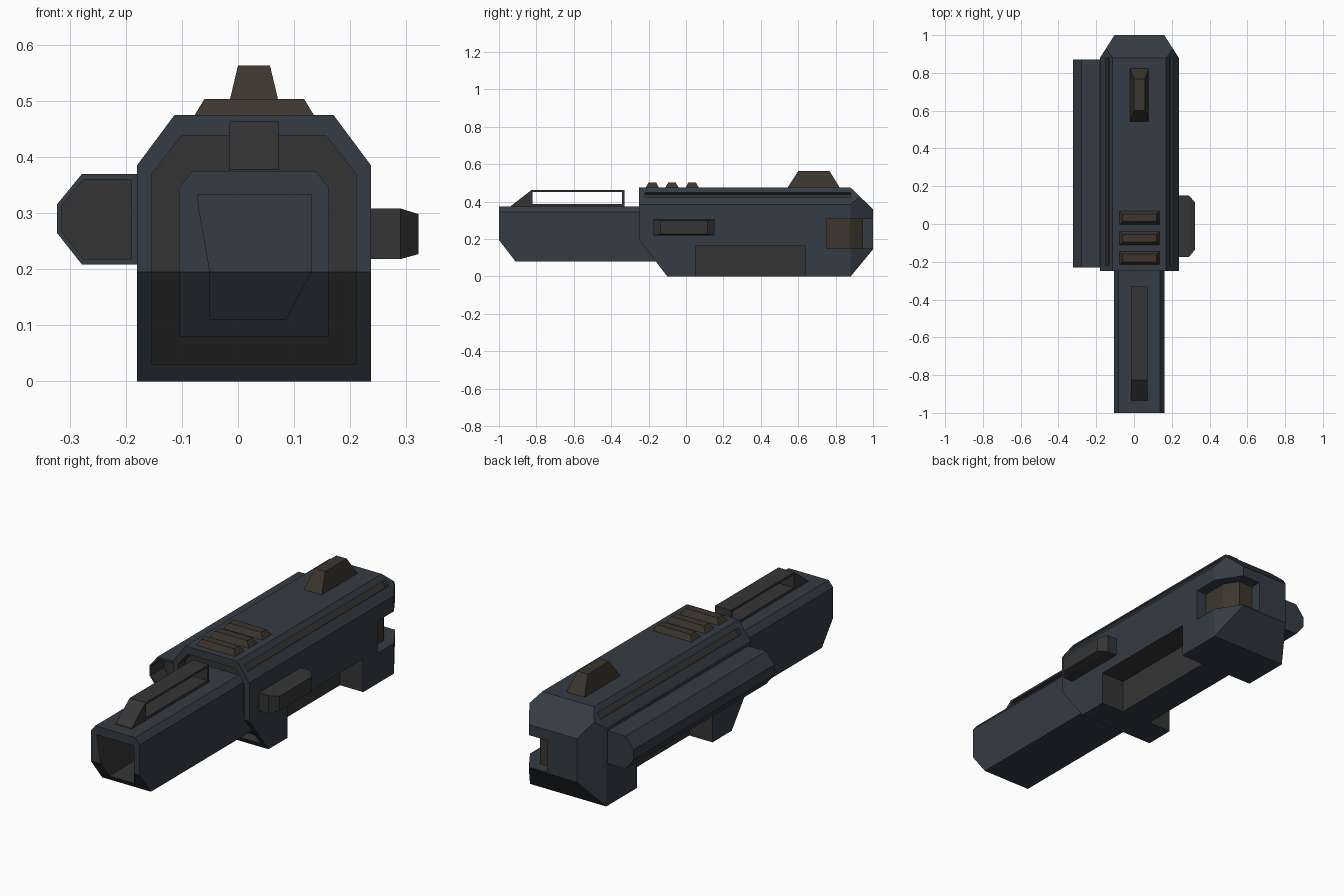
import bpy, bmesh
from mathutils import Vector

if "Cube" in bpy.data.objects:
    bpy.data.objects.remove(bpy.data.objects["Cube"])

BLUE, GREY, BROWN = 0, 1, 2
MATS = []
for mat_name, col in (("blue_steel", (0.034, 0.045, 0.058)), ("dark_grey", (0.036, 0.036, 0.036)),
                      ("brown_metal", (0.046, 0.037, 0.026))):
    m = bpy.data.materials.new(mat_name)
    m.diffuse_color = (*col, 1)
    m.use_nodes = True
    m.node_tree.nodes["Principled BSDF"].inputs["Base Color"].default_value = m.diffuse_color
    MATS.append(m)

MID = 0.0285          # centre of the body in x
RAKE_Z, RAKE = 0.195, 0.77   # the lower front faces slope back below this height


def mirror(pts):
    """Complete a right-hand half profile about the body centre."""
    return pts + [(2 * MID - x, z) for x, z in reversed(pts)]


def rect(u0, u1, v0, v1):
    return [(u0, v0), (u1, v0), (u1, v1), (u0, v1)]


def loft(name, axis, sections, mat=BLUE, raked=False, trims=(), cap_mat=None):
    """Skin matching cross-sections [(position, points), ...] along an axis."""
    bm = bmesh.new()
    place = {"x": lambda t, u, v: (t, u, v), "y": lambda t, u, v: (u, t, v),
             "z": lambda t, u, v: (u, v, t)}[axis]
    rings = [[bm.verts.new(place(t, u, v)) for u, v in pts] for t, pts in sections]
    n = len(rings[0])
    for a, b in zip(rings, rings[1:]):
        for i in range(n):
            j = (i + 1) % n
            bm.faces.new((a[i], a[j], b[j], b[i]))
    bm.faces.new(rings[0])
    bm.faces.new(rings[-1])
    if raked:
        bmesh.ops.bisect_plane(bm, geom=bm.verts[:] + bm.edges[:] + bm.faces[:],
                               plane_co=(0, 0, RAKE_Z), plane_no=(0, 0, 1))
        for v in bm.verts:
            v.co.y += RAKE * max(0, RAKE_Z - v.co.z)
    for co, no in trims:
        bmesh.ops.bisect_plane(bm, geom=bm.verts[:] + bm.edges[:] + bm.faces[:], plane_co=co,
                               plane_no=Vector(no).normalized(), clear_outer=True)
        bmesh.ops.holes_fill(bm, edges=[e for e in bm.edges if e.is_boundary], sides=0)
    bmesh.ops.recalc_face_normals(bm, faces=bm.faces[:])
    bm.normal_update()
    for f in bm.faces:
        f.material_index = cap_mat if cap_mat is not None and f.normal.y > 0.4 else mat
    me = bpy.data.meshes.new(name)
    bm.to_mesh(me)
    bm.free()
    for m in MATS:
        me.materials.append(m)
    ob = bpy.data.objects.new(name, me)
    bpy.context.collection.objects.link(ob)
    return ob


def carve(ob, cutter):
    """Subtract a cutter and discard it."""
    mod = ob.modifiers.new("cut", "BOOLEAN")
    mod.operation, mod.solver, mod.object = "DIFFERENCE", "EXACT", cutter
    cutter.hide_render = True
    bpy.context.view_layer.objects.active = ob
    bpy.ops.object.modifier_apply(modifier=mod.name)
    bpy.data.objects.remove(cutter)


# Main body with bevelled rear end
section = mirror([(0.237, 0), (0.237, 0.385), (0.17, 0.475)])
body = loft("body", "y", [(-0.25, section), (1.3, section)], raked=True, trims=[
    ((0, 1, 0), (0, 1, 0)),
    ((0, 0.88, 0), (0, 0.145, -0.12)),
    ((0, 0.88, 0.475), (0, 0.115, 0.12)),
    ((0.237, 0.88, 0), (0.12, 0.077, 0)),
    ((-0.18, 0.88, 0), (-0.12, 0.077, 0))])

# Recessed front around the barrel
ring = mirror([(0.21, 0.03), (0.21, 0.37), (0.158, 0.437)])
carve(body, loft("front_recess", "y", [(-0.5, ring), (-0.19, ring)], GREY, raked=True))

for s in (1, -1):
    side = lambda pts: [(MID + s * (x - MID), z) for x, z in pts]
    # Groove along each top bevel
    groove = side([(0.224, 0.437), (0.205, 0.462), (0.173, 0.438), (0.192, 0.413)])
    carve(body, loft("groove", "y", [(-0.22, groove), (0.88, groove)], GREY))
    # Notch along each lower edge
    notch = side(rect(0.11, 0.4, -0.1, 0.165))
    carve(body, loft("notch", "y", [(0.05, notch), (0.64, notch)], GREY))

# Port wrapping around the right rear corner, with a brown inside
port = [(0.4, 0.75), (0.182, 0.75), (0.182, 0.877), (0.138, 0.945), (0.06, 0.945), (0.06, 1.2), (0.4, 1.2)]
port_cut = loft("port", "z", [(0.15, port), (0.308, port)], BLUE)
for p in port_cut.data.polygons:
    if p.center.x < 0.2 and abs(p.normal.z) < 0.1 and p.normal.y < 0.1 and 0.755 < p.center.y < 0.95:
        p.material_index = BROWN
carve(body, port_cut)

# Barrel with an open muzzle
tube = mirror([(0.162, 0.08), (0.162, 0.345), (0.138, 0.375)])
barrel = loft("barrel", "y", [(-1, tube), (-0.15, tube)], raked=True)
bore = [(0.085, 0.11), (0.13, 0.195), (0.13, 0.333), (-0.072, 0.333), (-0.07, 0.31), (-0.05, 0.195), (-0.05, 0.11)]
carve(barrel, loft("bore", "y", [(-1.3, bore), (-0.6, bore)], GREY, raked=True, cap_mat=BLUE))

# Open rail on top of the barrel
rail = [(-0.935, 0.37), (-0.935, 0.378), (-0.825, 0.463), (-0.33, 0.463), (-0.33, 0.37)]
top_rail = loft("top_rail", "x", [(-0.015, rail), (0.072, rail)], GREY)
window = rect(-0.822, -0.342, 0.388, 0.452)
carve(top_rail, loft("window", "x", [(-0.1, window), (0.2, window)], GREY))

# Long side tube on the left with a hollow front
hexa = [(-0.17, 0.208), (-0.278, 0.208), (-0.323, 0.265), (-0.323, 0.315), (-0.278, 0.37), (-0.17, 0.37)]
side_tube = loft("side_tube", "y", [(-0.23, hexa), (0.87, hexa)])
hollow = [(-0.19, 0.218), (-0.275, 0.218), (-0.315, 0.268), (-0.315, 0.312), (-0.275, 0.36), (-0.19, 0.36)]
carve(side_tube, loft("hollow", "y", [(-0.4, hollow), (-0.13, hollow)], GREY))

# Side button on the right
wide = rect(-0.175, 0.152, 0.218, 0.308)
loft("side_button", "x", [(0.22, wide), (0.29, wide), (0.322, rect(-0.137, 0.115, 0.227, 0.298))], GREY)

# Three ribs and the rear sight on top
for i, y in enumerate((-0.18, -0.075, 0.033)):
    loft(f"top_rib_{i + 1}", "z", [(0.47, rect(-0.08, 0.138, y - 0.038, y + 0.038)),
                                   (0.503, rect(-0.06, 0.118, y - 0.02, y + 0.02))], BROWN)
loft("rear_sight", "z", [(0.47, rect(-0.022, 0.079, 0.54, 0.825)),
                         (0.563, rect(0.0, 0.057, 0.6, 0.768))], BROWN)
